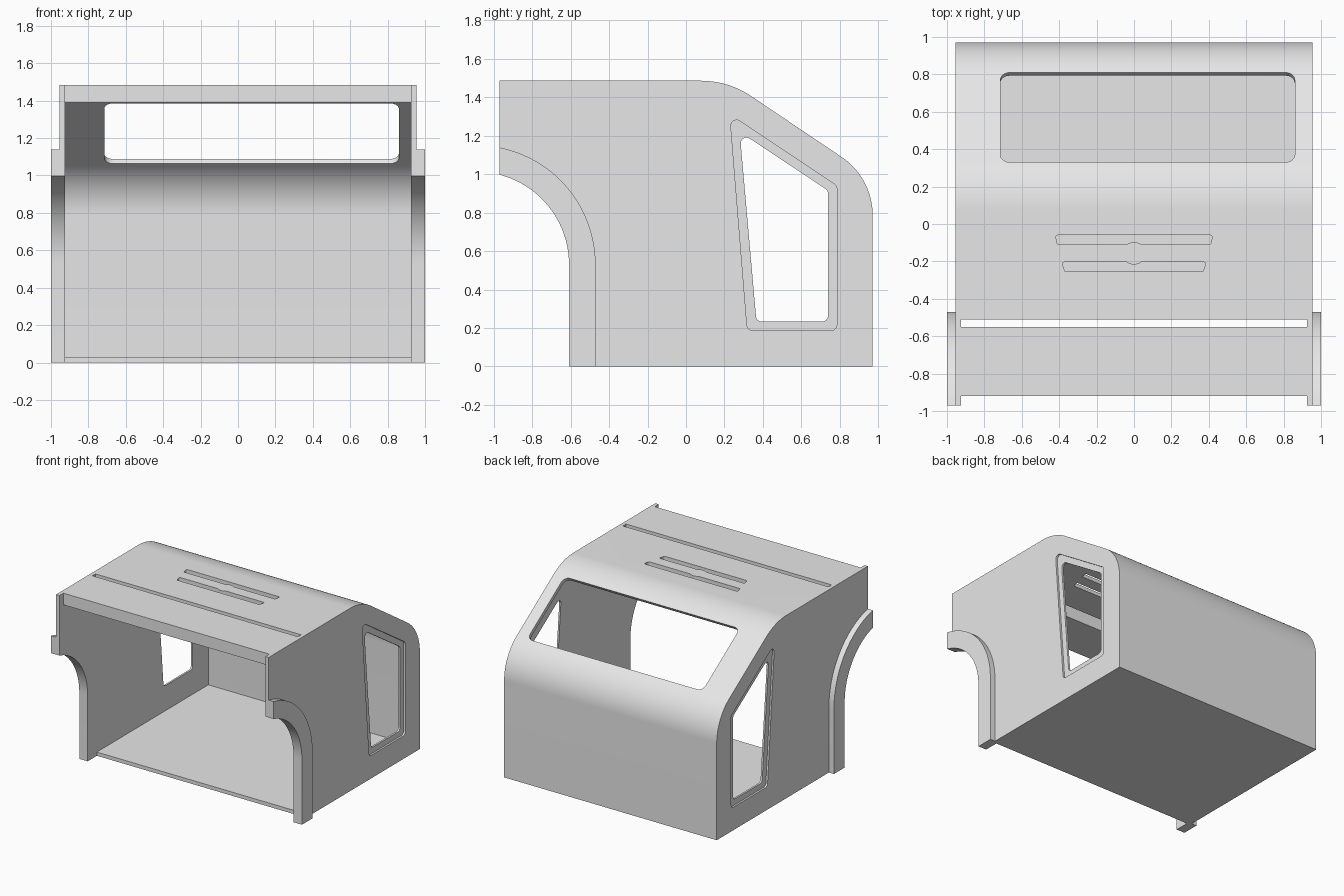
import bpy, bmesh
from math import sin, cos, tan, pi, acos, atan2
from mathutils import Vector, Matrix

if "Cube" in bpy.data.objects:
    bpy.data.objects.remove(bpy.data.objects["Cube"])

grey = bpy.data.materials.new("light_grey")
grey.use_nodes = True
colour = (0.8, 0.8, 0.8, 1)
grey.diffuse_color = colour
grey.node_tree.nodes["Principled BSDF"].inputs["Base Color"].default_value = colour


def rounded(corners, steps=6):
    """Turn (u, v, radius) corners into a closed outline with filleted corners."""
    out = []
    for i, (u, v, r) in enumerate(corners):
        p = Vector((u, v))
        if r == 0:
            out.append(p)
            continue
        d1 = (Vector(corners[i - 1][:2]) - p).normalized()
        d2 = (Vector(corners[(i + 1) % len(corners)][:2]) - p).normalized()
        ang = d1.angle(d2)
        sweep, t = pi - ang, r / tan(ang / 2)
        c = p + (d1 + d2).normalized() * r / sin(ang / 2)
        a, b = p + d1 * t - c, p + d2 * t - c
        for k in range(steps + 1):
            f = k / steps
            out.append(c + (a * sin((1 - f) * sweep) + b * sin(f * sweep)) / sin(sweep))
    return out


def arc(cu, cv, r, a0, a1, steps=20):
    return [Vector((cu + r * cos(a0 + (a1 - a0) * k / steps),
                    cv + r * sin(a0 + (a1 - a0) * k / steps))) for k in range(steps + 1)]


def prism(name, outline, axis, lo, hi):
    """Extrude a 2D outline along x (outline in y, z) or along z (outline in x, y)."""
    def place(p, w):
        return (w, p[0], p[1]) if axis == "x" else (p[0], p[1], w)
    bm = bmesh.new()
    rings = [[bm.verts.new(place(p, w)) for p in outline] for w in (lo, hi)]
    n = len(outline)
    for ring in rings:
        bm.faces.new(ring)
    for i in range(n):
        j = (i + 1) % n
        bm.faces.new((rings[0][i], rings[0][j], rings[1][j], rings[1][i]))
    bmesh.ops.recalc_face_normals(bm, faces=bm.faces)
    mesh = bpy.data.meshes.new(name)
    bm.to_mesh(mesh)
    bm.free()
    mesh.materials.append(grey)
    obj = bpy.data.objects.new(name, mesh)
    bpy.context.collection.objects.link(obj)
    return obj


def finish(obj, cutters=(), mirror=False):
    """Cut the openings, mirror if asked, and smooth the curved faces."""
    bpy.ops.object.select_all(action="DESELECT")
    bpy.context.view_layer.objects.active = obj
    obj.select_set(True)
    for cutter in cutters:
        mod = obj.modifiers.new("cut", "BOOLEAN")
        mod.operation, mod.solver, mod.object = "DIFFERENCE", "EXACT", cutter
        bpy.ops.object.modifier_apply(modifier=mod.name)
        bpy.data.objects.remove(cutter)
    if mirror:
        mod = obj.modifiers.new("mirror", "MIRROR")
        mod.use_mirror_merge = False
        bpy.ops.object.modifier_apply(modifier=mod.name)
    bpy.ops.object.shade_smooth_by_angle(angle=0.5)


# Main dimensions
INNER, OUTER, FLARE = 0.925, 0.955, 1.0
BACK, FRONT, TOP = 0.97, -0.97, 1.485
KNEE, BROW = (BACK, 0.98), (0.22, TOP)      # sharp corners of the sloped back
slope = atan2(BROW[1] - KNEE[1], BROW[0] - KNEE[0]) - pi
T = 0.03                                    # sheet thickness

# Cab skin: roof with thick front beam, sloped back, back wall and floor
skin_outline = rounded([
    (-0.92, TOP, 0), (*BROW, 0.47), (*KNEE, 0.363), (BACK, 0, 0),
    (-0.49, 0, 0), (-0.49, T, 0), (BACK - T, T, 0),
    (BACK - T, KNEE[1] - 0.016, 0.333), (BROW[0] - 0.009, TOP - T, 0.44),
    (-0.55, TOP - T, 0), (-0.55, 1.39, 0), (-0.92, 1.39, 0)], 18)
skin = prism("cab_skin", skin_outline, "x", -INNER, INNER)

# Back window, cut square to the slope
hw, hl, r = 0.7875, 0.289, 0.05
window = prism("back_window_cutter", rounded(
    [(-hw, -hl, r), (hw, -hl, r), (hw, hl, r), (-hw, hl, r)]), "z", -0.1, 0.1)
window.data.transform(Matrix.Translation((0.0725, 0.57, 1.249)) @ Matrix.Rotation(slope, 4, "X"))

# Long roof slit
slit = prism("slit_cutter", [(-0.924, -0.55), (0.924, -0.55), (0.924, -0.51), (-0.924, -0.51)],
             "z", 1.3, 1.6)


# Paired roof vents, each with a round bite at the middle of its inner edge
def vent(side, inner, outer):
    mid, a = -0.157, 0.9
    bite = [(p.x, mid + side * p.y, 0) for p in arc(0, 0, 0.06, pi / 2 - a + 0.23, pi / 2 + a - 0.23, 10)]
    near, far = mid + side * 0.047, mid + side * 0.097
    corners = [(-outer, far, 0.01), (outer, far, 0.01), (inner, near, 0.01)]
    return prism("vent_cutter", rounded(corners + bite + [(-inner, near, 0.01)], 4), "z", 1.3, 1.6)


finish(skin, [window, slit, vent(1, 0.41, 0.42), vent(-1, 0.385, 0.37)])

# Side walls with wheel arch cutout, framed window recess and opening
ARCH, R_IN, R_OUT = (-1.09, 0.53), 0.482, 0.62
end_in, end_out = (acos((FRONT - ARCH[0]) / q) for q in (R_IN, R_OUT))
arch_in = [Vector((-0.608, 0))] + arc(*ARCH, R_IN, 0, end_in)
wall_top = rounded([(FRONT, TOP, 0), (*BROW, 0.47), (*KNEE, 0.363), (BACK, 0, 0)], 18)
wall = prism("side_walls", wall_top + arch_in, "x", INNER, OUTER)
recess = prism("recess_cutter", rounded(
    [(0.228, 1.31, 0.03), (0.784, 0.939, 0.03), (0.784, 0.187, 0.03), (0.319, 0.187, 0.03)]),
    "x", 0.94, 1.1)
opening = prism("opening_cutter", rounded(
    [(0.279, 1.219, 0.03), (0.738, 0.915, 0.03), (0.738, 0.234, 0.03), (0.366, 0.234, 0.03)]),
    "x", 0.8, 1.1)
finish(wall, [recess, opening], mirror=True)

# Wheel arch flares standing out from the walls
arch_out = arc(*ARCH, R_OUT, end_out, 0) + [Vector((-0.47, 0))]
flare = prism("arch_flares", arch_out + arch_in, "x", OUTER, FLARE)
finish(flare, mirror=True)
